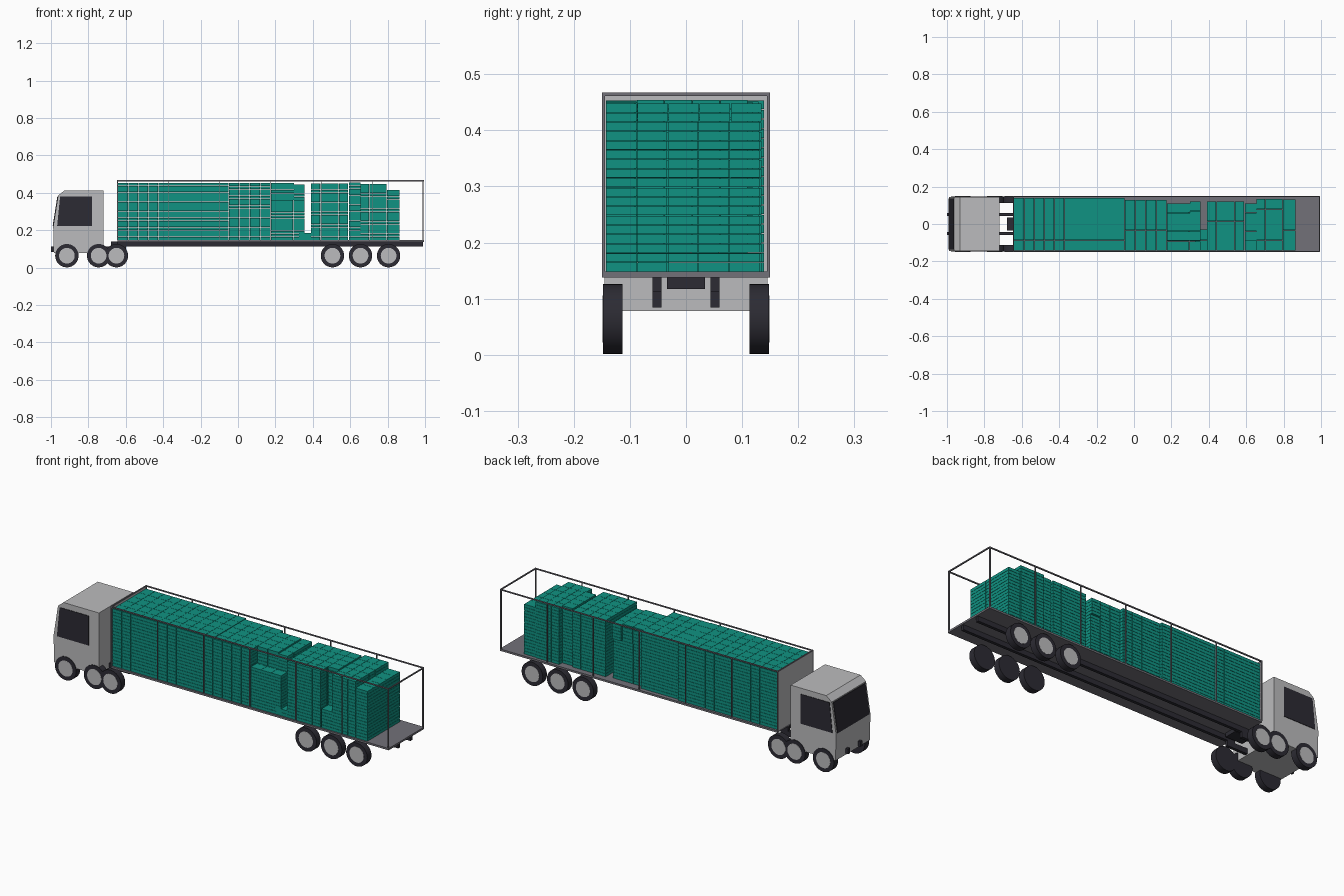
import bpy, bmesh, math
from mathutils import Matrix, Vector

if "Cube" in bpy.data.objects:
    bpy.data.objects.remove(bpy.data.objects["Cube"])


def material(name, rgb):
    m = bpy.data.materials.new(name)
    m.diffuse_color = (*rgb, 1)
    m.use_nodes = True
    m.node_tree.nodes["Principled BSDF"].inputs["Base Color"].default_value = m.diffuse_color
    return m


LIGHT = material("light grey paint", (0.50, 0.50, 0.51))
GREY = material("mid grey metal", (0.17, 0.165, 0.19))
DARK = material("dark rubber and glass", (0.025, 0.024, 0.033))
TEAL = material("teal cartons", (0.005, 0.29, 0.225))


def finish(name, bm, mat):
    bmesh.ops.recalc_face_normals(bm, faces=bm.faces)
    me = bpy.data.meshes.new(name)
    bm.to_mesh(me)
    bm.free()
    ob = bpy.data.objects.new(name, me)
    bpy.context.collection.objects.link(ob)
    me.materials.append(mat)
    return ob


def add_box(bm, x, y, z):
    c = [(a + b) / 2 for a, b in (x, y, z)]
    s = [b - a for a, b in (x, y, z)]
    bmesh.ops.create_cube(bm, size=1, matrix=Matrix.Translation(c) @ Matrix.Diagonal((*s, 1)))


def box(name, x, y, z, mat):
    bm = bmesh.new()
    add_box(bm, x, y, z)
    return finish(name, bm, mat)


def prism(name, profile, y0, y1, mat):
    """Extrude an x-z profile along y."""
    bm = bmesh.new()
    f = bm.faces.new([bm.verts.new((x, y0, z)) for x, z in profile])
    new = bmesh.ops.extrude_face_region(bm, geom=[f])["geom"]
    bmesh.ops.translate(bm, vec=(0, y1 - y0, 0),
                        verts=[v for v in new if isinstance(v, bmesh.types.BMVert)])
    return finish(name, bm, mat)


def cylinder(name, x, y, z, r, width, mat):
    bm = bmesh.new()
    rot = Matrix.Rotation(math.pi / 2, 4, 'X')
    bmesh.ops.create_cone(bm, cap_ends=True, segments=32, radius1=r, radius2=r, depth=width,
                          matrix=Matrix.Translation((x, y, z)) @ rot)
    ob = finish(name, bm, mat)
    bpy.context.view_layer.objects.active = ob
    ob.select_set(True)
    bpy.ops.object.shade_smooth_by_angle()
    ob.select_set(False)


def stack(name, x, y, z, gap=0.0012):
    """A block of cartons filling the given ranges."""
    n = [max(1, round((b - a) / size)) for (a, b), size in zip((x, y, z), (0.055, 0.055, 0.0168))]
    cells = []
    for (a, b), k in zip((x, y, z), n):
        d = (b - a) / k
        cells.append([(a + i * d + gap / 2, a + (i + 1) * d - gap / 2) for i in range(k)])
    bm = bmesh.new()
    for cx in cells[0]:
        for cy in cells[1]:
            for cz in cells[2]:
                add_box(bm, cx, cy, cz)
    finish(name, bm, TEAL)


# Cab shell with sloped windscreen face
prism("cab", [(-0.985, 0.078), (-0.72, 0.078), (-0.72, 0.411), (-0.93, 0.411),
              (-0.962, 0.385), (-0.988, 0.22)], -0.145, 0.145, LIGHT)
# Windscreen plate and side windows
prism("windscreen", [(-0.991, 0.222), (-0.986, 0.222), (-0.961, 0.38), (-0.966, 0.38)],
      -0.135, 0.135, DARK)
for s, side in ((-1, "right"), (1, "left")):
    prism("side_window_" + side, [(-0.967, 0.222), (-0.78, 0.222), (-0.78, 0.38), (-0.951, 0.38)],
          s * 0.143, s * 0.1475, DARK)
    # Tractor and trailer chassis rails
    box("tractor_rail_" + side, (-1.0, -0.60), (s * 0.052 - 0.008, s * 0.052 + 0.008),
        (0.084, 0.112), DARK)
    box("trailer_rail_" + side, (-0.645, 0.988), (s * 0.052 - 0.008, s * 0.052 + 0.008),
        (0.112, 0.139), DARK)
    # Wheels with light hub discs
    for i, x in enumerate((-0.915, -0.745, -0.65, 0.505, 0.655, 0.805)):
        cylinder(f"tyre_{side}_{i}", x, s * 0.1305, 0.0635, 0.0625, 0.035, DARK)
        cylinder(f"hub_{side}_{i}", x, s * 0.1465, 0.0635, 0.042, 0.005, LIGHT)

# Coupling plate and trailer deck
box("coupling", (-0.68, -0.58), (-0.034, 0.034), (0.117, 0.139), DARK)
box("deck", (-0.645, 0.995), (-0.15, 0.15), (0.138, 0.148), GREY)
box("headboard", (-0.647, -0.643), (-0.146, 0.146), (0.148, 0.462), LIGHT)

# Open trailer frame: posts, top side rails and end crossbars
bm = bmesh.new()
W = 0.006
for s in (-1, 1):
    y = tuple(sorted((s * 0.15, s * (0.15 - W))))
    add_box(bm, (-0.648, 0.995), y, (0.467 - W, 0.467))
    for i in range(7):
        x = -0.645 + i * 0.2725
        w = W / 2 if i in (0, 6) else 0.002
        add_box(bm, (x - w, x + w), y, (0.148, 0.465))
for x in (-0.645, 0.992):
    add_box(bm, (x - W / 2, x + W / 2), (-0.15, 0.15), (0.467 - W, 0.467))
finish("cargo_frame", bm, GREY)

# Carton stacks from headboard to tail
Y0, Z0 = -0.143, 0.148
stack("cartons_front", (-0.641, -0.05), (Y0, 0.140), (Z0, 0.454))
stack("cartons_middle", (-0.05, 0.175), (Y0, 0.130), (Z0, 0.452))
stack("cartons_step_low", (0.175, 0.355), (Y0, 0.110), (Z0, 0.362))
stack("cartons_step_high", (0.175, 0.30), (-0.088, 0.110), (0.362, 0.452))
stack("cartons_step_end", (0.30, 0.355), (-0.088, 0.120), (0.362, 0.445))
stack("cartons_loose", (0.325, 0.39), (Y0, -0.03), (Z0, 0.185))
stack("cartons_rear_a", (0.39, 0.588), (Y0, 0.120), (Z0, 0.450))
stack("cartons_rear_b_near", (0.592, 0.655), (Y0, -0.088), (Z0, 0.25))
stack("cartons_rear_b", (0.592, 0.655), (-0.088, 0.110), (Z0, 0.455))
stack("cartons_rear_c", (0.655, 0.795), (Y0, 0.135), (Z0, 0.448))
stack("cartons_tail", (0.795, 0.865), (Y0, 0.132), (Z0, 0.415))
